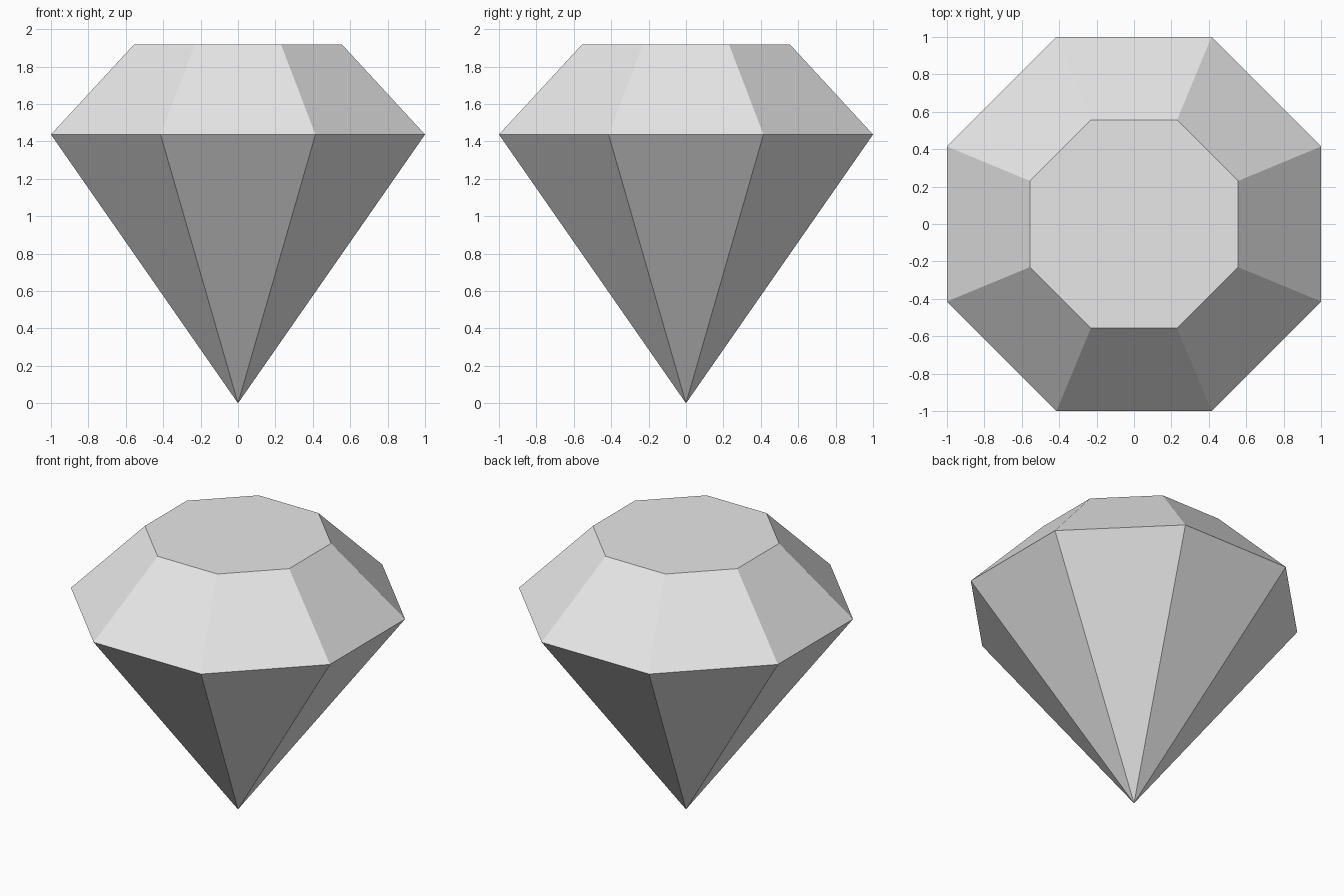
import bpy
import bmesh
from math import cos, sin, pi

cube = bpy.data.objects.get("Cube")
if cube:
    bpy.data.objects.remove(cube, do_unlink=True)

SIDES = 8
GIRDLE_Z, TABLE_Z = 1.437, 1.917
GIRDLE_APOTHEM, TABLE_APOTHEM = 1.0, 0.557

# Single pale grey material
grey = bpy.data.materials.new("pale_grey")
grey.use_nodes = True
colour = (0.8, 0.8, 0.8, 1)
grey.diffuse_color = colour
grey.node_tree.nodes["Principled BSDF"].inputs["Base Color"].default_value = colour


def ring(bm, apothem, z):
    """Octagon with flat sides facing the axes."""
    radius = apothem / cos(pi / SIDES)
    angles = [(2 * i + 1) * pi / SIDES for i in range(SIDES)]
    return [bm.verts.new((radius * cos(a), radius * sin(a), z)) for a in angles]


bm = bmesh.new()
tip = bm.verts.new((0, 0, 0))
girdle = ring(bm, GIRDLE_APOTHEM, GIRDLE_Z)
table = ring(bm, TABLE_APOTHEM, TABLE_Z)

# Pavilion facets below the girdle, crown facets above, then the flat table
for i in range(SIDES):
    j = (i + 1) % SIDES
    bm.faces.new((tip, girdle[j], girdle[i]))
    bm.faces.new((girdle[i], girdle[j], table[j], table[i]))
bm.faces.new(table)
bmesh.ops.recalc_face_normals(bm, faces=bm.faces)

mesh = bpy.data.meshes.new("cut_gem")
bm.to_mesh(mesh)
bm.free()
mesh.materials.append(grey)
gem = bpy.data.objects.new("cut_gem", mesh)
bpy.context.collection.objects.link(gem)
